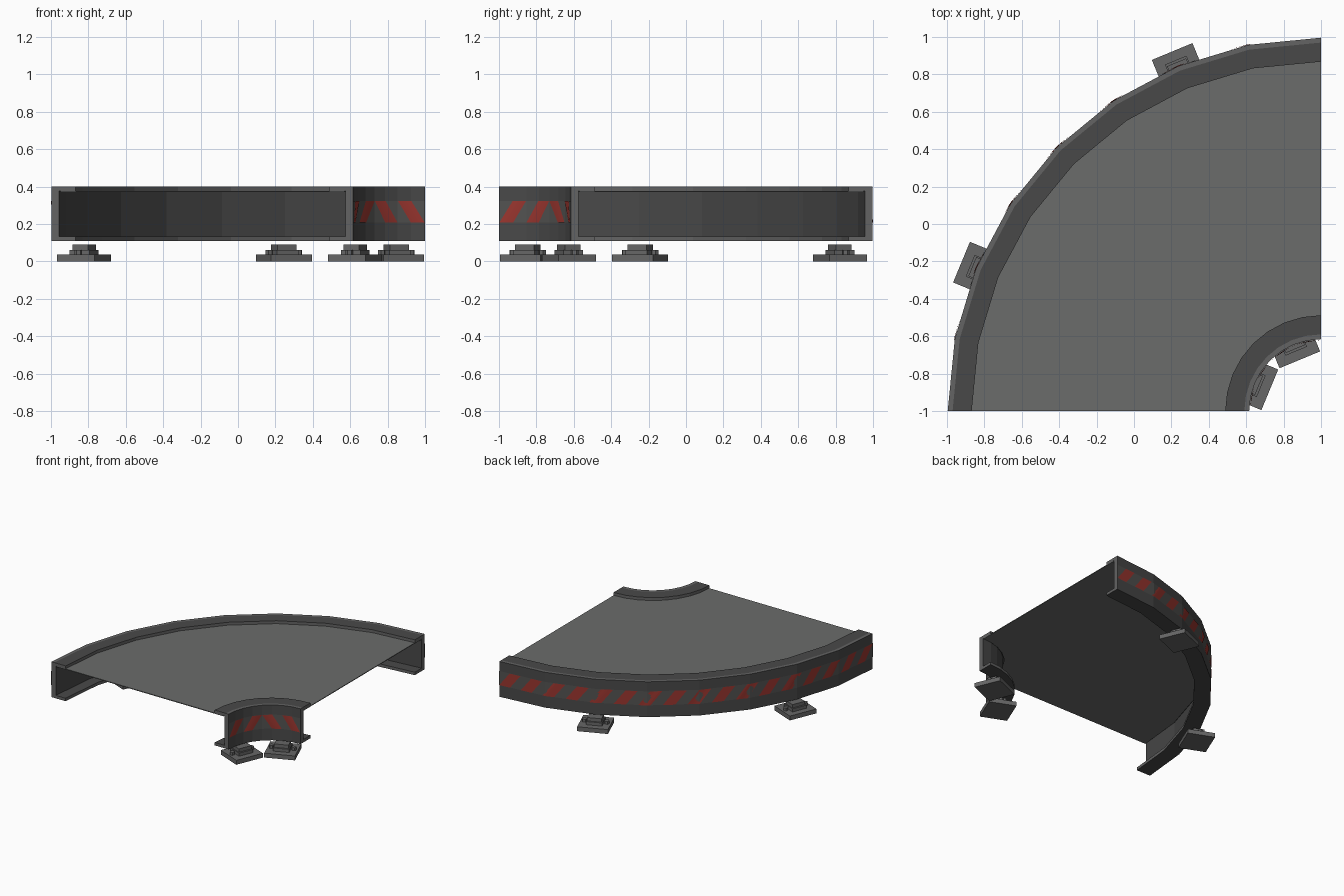
import bpy, bmesh, math
from mathutils import Vector, Matrix

if "Cube" in bpy.data.objects:
    bpy.data.objects.remove(bpy.data.objects["Cube"])

CENTRE = Vector((1.0, -1.0, 0.0))
SEG = 8                      # facets in the quarter turn


def material(name, rgb):
    m = bpy.data.materials.new(name)
    m.diffuse_color = (*rgb, 1.0)
    m.use_nodes = True
    m.node_tree.nodes["Principled BSDF"].inputs["Base Color"].default_value = m.diffuse_color
    return m


DARK = material("dark_grey_rail", (0.066, 0.066, 0.066))
TRIM = material("light_grey_trim", (0.125, 0.125, 0.125))
BELT = material("belt_grey", (0.145, 0.15, 0.147))
BAND = material("band_grey", (0.085, 0.085, 0.082))
RED = material("warning_red", (0.32, 0.036, 0.028))
FOOT = material("foot_grey", (0.135, 0.135, 0.135))


def on_arc(r, u, z):
    """Point on the faceted quarter arc; u = 0 at the +x end, 1 at the -y end."""
    i = min(int(u * SEG), SEG - 1)
    f = u * SEG - i

    def corner(k):
        a = math.pi / 2 * (1 + k / SEG)
        return Vector((math.cos(a) * r, math.sin(a) * r, z))
    return CENTRE + corner(i).lerp(corner(i + 1), f)


def finish(bm, name, mats):
    me = bpy.data.meshes.new(name)
    bm.to_mesh(me)
    bm.free()
    ob = bpy.data.objects.new(name, me)
    bpy.context.collection.objects.link(ob)
    for m in mats:
        me.materials.append(m)
    return ob


def sweep(name, profile, mats, edge_mats, cap_mat):
    """Sweep a closed (r, z) profile round the quarter turn."""
    bm = bmesh.new()
    rings = [[bm.verts.new(on_arc(r, k / SEG, z)) for r, z in profile]
             for k in range(SEG + 1)]
    n = len(profile)
    for a, b in zip(rings, rings[1:]):
        for j in range(n):
            f = bm.faces.new((a[j], a[(j + 1) % n], b[(j + 1) % n], b[j]))
            f.material_index = edge_mats[j]
    for ring in (rings[0], rings[-1]):
        bm.faces.new(ring).material_index = cap_mat
    bmesh.ops.recalc_face_normals(bm, faces=bm.faces)
    return finish(bm, name, mats)


def rail(name, web, d):
    """C-channel: web face at radius 'web', flanges reaching in direction d."""
    t, w, rim, lo, hi = 0.04, 0.128, 0.026, 0.11, 0.40
    profile = [(web, lo), (web, hi), (web + d * rim, hi), (web + d * w, hi),
               (web + d * w, hi - 0.024), (web + d * t, hi - 0.024),
               (web + d * t, lo + 0.024), (web + d * w, lo + 0.024), (web + d * w, lo)]
    sweep(name, profile, [DARK, TRIM], [0, 1, 0, 1, 0, 0, 0, 1, 0], 1)


def decal_quad(bm, r, side, quad):
    """Face lying against a web, facing outwards (side=1) or to the centre (-1)."""
    f = bm.faces.new([bm.verts.new(on_arc(r, u, z)) for u, z in quad])
    f.normal_update()
    radial = f.calc_center_median() - CENTRE
    radial.z = 0
    if f.normal.dot(radial) * side < 0:
        f.normal_flip()


def stripes(prefix, web, side, count, mirrored):
    z0, z1 = 0.207, 0.322
    # grey band behind the stripes
    bm = bmesh.new()
    for k in range(SEG):
        a, b = k / SEG, (k + 1) / SEG
        decal_quad(bm, web + side * 0.0015, side, [(a, z0), (b, z0), (b, z1), (a, z1)])
    finish(bm, prefix + "_band", [BAND])
    # slanted red stripes
    bm = bmesh.new()
    pitch, cols = 1 / count, 5
    clamp = lambda v: min(max(v, 0.0), 1.0)
    for k in range(count):
        mid = (k + 0.5) * pitch
        s = 0.24 * pitch * (-1 if mirrored and mid > 0.5 else 1)
        for c in range(cols):
            a = mid + pitch * 0.5 * (c / cols - 0.5)
            b = a + pitch * 0.5 / cols
            quad = [(clamp(a - s), z0), (clamp(b - s), z0),
                    (clamp(b + s), z1), (clamp(a + s), z1)]
            decal_quad(bm, web + side * 0.004, side, quad)
    finish(bm, prefix + "_stripes", [RED])


# Side rails with warning stripes
rail("outer_rail", 1.996, -1)
stripes("outer", 1.996, 1, 17, False)
rail("inner_rail", 0.384, 1)
stripes("inner", 0.384, -1, 4, True)

# Belt surface between the rails
sweep("belt", [(0.43, 0.370), (1.95, 0.370), (1.95, 0.376), (0.43, 0.376)],
      [BELT], [0, 0, 0, 0], 0)


def add_box(bm, sx, sy, z0, z1, y=0.0):
    mat = Matrix.Translation((0, y, (z0 + z1) / 2)) @ Matrix.Diagonal((sx, sy, z1 - z0, 1))
    bmesh.ops.create_cube(bm, size=1, matrix=mat)


def foot(name, r, deg):
    """Base plate, raised block and two bolts; local x is radial."""
    bm = bmesh.new()
    add_box(bm, 0.215, 0.235, 0.0, 0.036)
    add_box(bm, 0.115, 0.125, 0.036, 0.062)
    add_box(bm, 0.09, 0.11, 0.062, 0.09)
    for s in (-1, 1):
        bmesh.ops.create_cone(bm, cap_ends=True, segments=6, radius1=0.02, radius2=0.02,
                              depth=0.024, matrix=Matrix.Translation((0, s * 0.085, 0.048)))
    ob = finish(bm, name, [FOOT])
    a = math.radians(deg)
    ob.location = CENTRE + Vector((math.cos(a) * r, math.sin(a) * r, 0))
    ob.rotation_euler.z = a


# Floor feet, two under each rail
for label, radius in (("outer", 1.973), ("inner", 0.404)):
    for i, deg in enumerate((112.5, 157.5)):
        foot(f"{label}_foot_{i + 1}", radius, deg)
